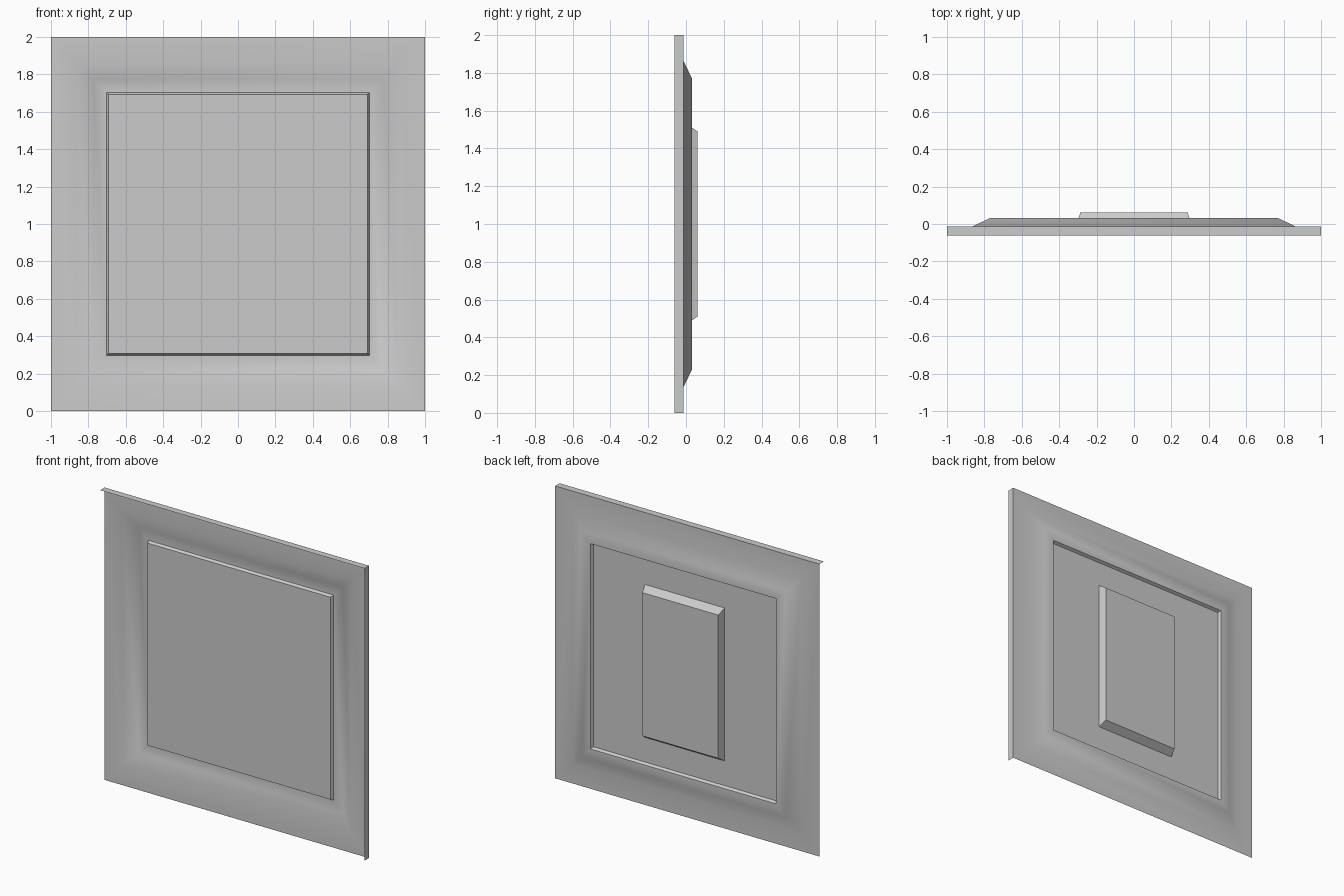
import bpy, bmesh

if "Cube" in bpy.data.objects:
    bpy.data.objects.remove(bpy.data.objects["Cube"])

def rect(bm, hx, hz, y):
    """Ring of four vertices centred on the panel."""
    return [bm.verts.new((sx * hx, y, 1 + sz * hz))
            for sx, sz in ((-1, -1), (1, -1), (1, 1), (-1, 1))]

def stepped_sheet(name, rings, flip=False):
    """Nested rectangles bridged together, with the last one filled."""
    bm = bmesh.new()
    loops = [rect(bm, *r) for r in rings]
    for a, b in zip(loops, loops[1:]):
        for i in range(4):
            j = (i + 1) % 4
            bm.faces.new((a[i], a[j], b[j], b[i]))
    bm.faces.new(loops[-1])
    return bm, loops

def finish(bm, name, smooth):
    me = bpy.data.meshes.new(name)
    bm.to_mesh(me)
    bm.free()
    ob = bpy.data.objects.new(name, me)
    bpy.context.collection.objects.link(ob)
    if smooth:
        bpy.ops.object.select_all(action='DESELECT')
        ob.select_set(True)
        bpy.context.view_layer.objects.active = ob
        bpy.ops.object.shade_smooth_by_angle(angle=0.53)
    return ob

# Pressed sheet: flat rim, sloped recess, shallow raised centre
bm, loops = stepped_sheet("pressed_panel", [
    (1.0, 1.0, -0.014), (0.865, 0.865, -0.014), (0.772, 0.772, 0.031),
    (0.702, 0.702, 0.031), (0.692, 0.692, 0.012)])

# Forward flanges on the right and top edges only
outer = loops[0]
front = [bm.verts.new((v.co.x, -0.062, v.co.z)) for v in outer[1:]]
for i in range(2):
    bm.faces.new((outer[i + 1], front[i], front[i + 1], outer[i + 2]))
finish(bm, "pressed_panel", True)

# Bevelled block on the back of the panel
bm, loops = stepped_sheet("back_block", [(0.302, 0.523, 0.0125), (0.287, 0.49, 0.062)])
bmesh.ops.recalc_face_normals(bm, faces=bm.faces)
finish(bm, "back_block", False)
